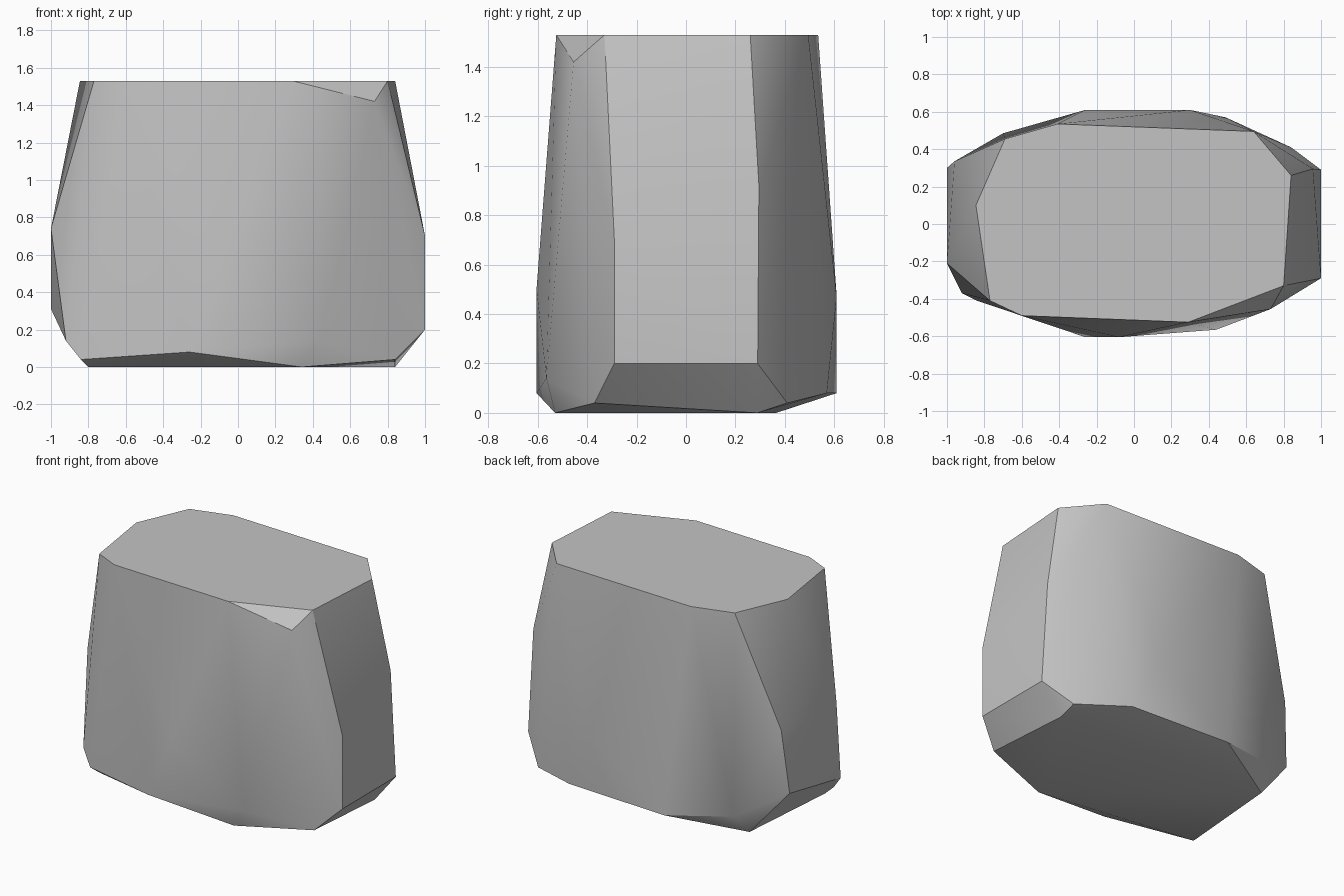
import bpy
import bmesh
import math

default_cube = bpy.data.objects.get("Cube")
if default_cube:
    bpy.data.objects.remove(default_cube, do_unlink=True)


def flat_material(name, colour):
    material = bpy.data.materials.new(name)
    material.use_nodes = True
    material.diffuse_color = colour
    shader = next(n for n in material.node_tree.nodes if n.type == 'BSDF_PRINCIPLED')
    shader.inputs["Base Color"].default_value = colour
    return material


def level(height, corners):
    """Lift a flat outline to one height."""
    return [(x, y, height) for x, y in corners]


def convex_stone(name, corners, material):
    """Wrap the corners in a convex shell and merge its flat facets."""
    bm = bmesh.new()
    for corner in corners:
        bm.verts.new(corner)
    hull = bmesh.ops.convex_hull(bm, input=bm.verts[:], use_existing_faces=False)
    loose = {v for v in hull["geom_interior"] + hull["geom_unused"]
             if isinstance(v, bmesh.types.BMVert)}
    bmesh.ops.delete(bm, geom=list(loose), context='VERTS')
    bmesh.ops.dissolve_limit(bm, angle_limit=math.radians(1),
                             verts=bm.verts[:], edges=bm.edges[:])
    bmesh.ops.recalc_face_normals(bm, faces=bm.faces[:])
    mesh = bpy.data.meshes.new(name)
    bm.to_mesh(mesh)
    bm.free()
    mesh.materials.append(material)
    stone = bpy.data.objects.new(name, mesh)
    bpy.context.collection.objects.link(stone)
    return stone


# Flat cut top
top_rim = level(1.53, [(-.41, .535), (.64, .495), (.84, .26), (.8, -.33), (.29, -.525),
                       (-.6, -.49), (-.77, -.41), (-.845, .1), (-.69, .455)])

# Chipped corner and bulging sides
sides = [(.73, -.455, 1.42), (.957, .295, .92), (1, -.29, .7), (-1, -.21, .74),
         (-.96, .335, .75), (-.08, -.605, .5), (.3, .61, .47), (-1, .3, .31)]

# Bevels running in under the sides
lower_bevel = level(.2, [(1, .29), (1, -.29)])
lower_bevel += level(.14, [(-.92, -.37), (-.7, .485), (.44, -.565)])
lower_bevel += level(.08, [(-.26, .61), (.49, .57), (-.26, -.605)])
lower_bevel += level(.04, [(.84, .41), (.84, -.37), (-.84, -.41)])

# Flat base
base = level(0, [(.84, .29), (.34, -.53), (-.8, -.37), (-.74, .365)])

stone_grey = flat_material("stone_grey", (.55, .55, .55, 1))
rock = convex_stone("rock", top_rim + sides + lower_bevel + base, stone_grey)

# Soft facets with crisp strong edges
bpy.ops.object.select_all(action='DESELECT')
rock.select_set(True)
bpy.context.view_layer.objects.active = rock
bpy.ops.object.shade_smooth_by_angle(angle=math.radians(30))
